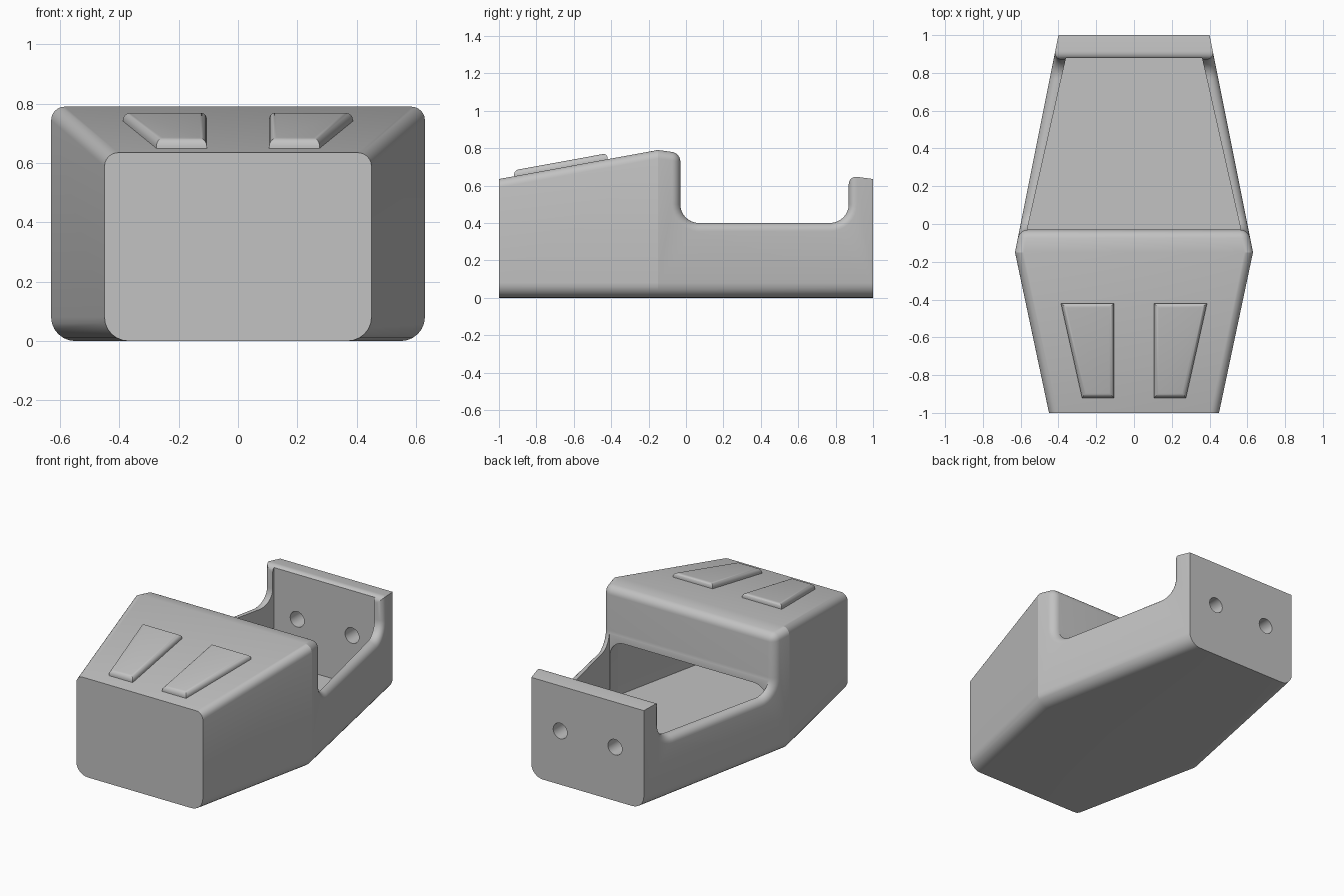
import bpy, bmesh, math
from mathutils import Vector

if "Cube" in bpy.data.objects:
    bpy.data.objects.remove(bpy.data.objects["Cube"])

grey = bpy.data.materials.new("light_grey")
grey.use_nodes = True
grey.diffuse_color = (0.54, 0.54, 0.54, 1)
grey.node_tree.nodes["Principled BSDF"].inputs["Base Color"].default_value = grey.diffuse_color

WAIST, CUT_FRONT, CUT_BACK, RIM = -0.15, -0.03, 0.87, 0.4


def half_width(y):
    if y < WAIST:
        return 0.45 + 0.18 * (y + 1) / 0.85
    return 0.63 - 0.23 * (y - WAIST) / 1.15


def top_z(y):
    if y < WAIST:
        return 0.635 + 0.155 * (y + 1) / 0.85
    return 0.79 - 0.155 * (y - WAIST) / 1.15


def arc(cy, cz, r, start, end, n=8):
    angles = [math.radians(start + (end - start) * i / n) for i in range(n + 1)]
    return [(cy + r * math.cos(a), cz + r * math.sin(a)) for a in angles]


def make_object(name, bm):
    bmesh.ops.recalc_face_normals(bm, faces=bm.faces)
    mesh = bpy.data.meshes.new(name)
    bm.to_mesh(mesh)
    bm.free()
    obj = bpy.data.objects.new(name, mesh)
    bpy.context.collection.objects.link(obj)
    mesh.materials.append(grey)
    return obj


def loft(name, sections):
    """Skin a list of closed sections with equal point counts."""
    bm = bmesh.new()
    rings = [[bm.verts.new(p) for p in s] for s in sections]
    for a, b in zip(rings, rings[1:]):
        for i in range(len(a)):
            j = (i + 1) % len(a)
            bm.faces.new((a[i], a[j], b[j], b[i]))
    bm.faces.new(rings[0])
    bm.faces.new(rings[-1])
    return make_object(name, bm)


def activate(obj):
    bpy.ops.object.select_all(action='DESELECT')
    obj.select_set(True)
    bpy.context.view_layer.objects.active = obj


def cut(target, cutter):
    mod = target.modifiers.new("cut", 'BOOLEAN')
    mod.operation = 'DIFFERENCE'
    mod.solver = 'EXACT'
    mod.object = cutter
    activate(target)
    bpy.ops.object.modifier_apply(modifier=mod.name)
    bpy.data.objects.remove(cutter)


# Body: side profile spread to a tapering width
profile = [(-1, 0), (-1, top_z(-1)), (WAIST, top_z(WAIST)), (CUT_FRONT, top_z(CUT_FRONT))]
profile += arc(CUT_FRONT + 0.1, RIM + 0.1, 0.1, 180, 270)
profile += arc(CUT_BACK - 0.1, RIM + 0.1, 0.1, 270, 360)
profile += [(CUT_BACK, top_z(CUT_BACK)), (1, top_z(1)), (1, 0), (WAIST, 0)]
bm = bmesh.new()
left, right = [[bm.verts.new((s * half_width(y), y, z)) for y, z in profile] for s in (1, -1)]
for side in (left, right):
    bm.faces.new(side[:3] + side[-1:])
    bm.faces.new(side[2:])
for i in range(len(profile)):
    j = (i + 1) % len(profile)
    bm.faces.new((left[i], left[j], right[j], right[i]))
bmesh.ops.recalc_face_normals(bm, faces=bm.faces)


def is_side_edge(e):
    flat = [abs(f.normal.x) < 0.5 for f in e.link_faces]
    at_end = all(abs(v.co.y) > 0.99 for v in e.verts)
    return sum(flat) == 1 and not at_end


def is_soft_top(e):
    a, b = (v.co for v in e.verts)
    if min(a.z, b.z) < 0.3:
        return False
    if is_side_edge(e):
        return min(a.y, b.y) < CUT_BACK - 0.01 or abs(a.y - b.y) < 0.01
    across = abs(a.y - b.y) < 1e-4 and abs(a.x - b.x) > 0.5
    return across and a.z > 0.62 and (abs(a.y - CUT_FRONT) < 0.01 or abs(a.y - CUT_BACK) < 0.01)


def round_edges(edges, radius):
    bmesh.ops.bevel(bm, geom=edges, offset=radius, offset_type='OFFSET',
                    segments=6, profile=0.5, affect='EDGES', clamp_overlap=False)


soft_bottom = [e for e in bm.edges if is_side_edge(e) and max(v.co.z for v in e.verts) < 0.01]
round_edges(soft_bottom, 0.08)
round_edges([e for e in bm.edges if e.is_valid and is_soft_top(e)], 0.045)
body = make_object("body", bm)


# Hollow under the hood, with rounded upper corners
def hollow_section(y, w, floor=0.03, top=0.44, r=0.1):
    pts = [(-w, floor), (w, floor)]
    pts += arc(w - r, top - r, r, 0, 90) + arc(r - w, top - r, r, 90, 180)
    return [(x, y, z) for x, z in pts]


cut(body, loft("hood_hollow", [hollow_section(-0.95, 0.415), hollow_section(WAIST, 0.588),
                               hollow_section(0.04, 0.546)]))


# Open tray between the hood and the back plate
def tray_section(y, w):
    return [(-w, y, 0.031), (w, y, 0.031), (w, y, 0.9), (-w, y, 0.9)]


cut(body, loft("tray_hollow", [tray_section(-0.028, 0.565), tray_section(0.88, 0.36)]))

# Screw holes through the back plate
for s in (1, -1):
    rings = [[(s * 0.195 + x, y, z) for x, z in arc(0, 0.345, 0.05, 0, 345, 23)] for y in (0.8, 1.1)]
    cut(body, loft("screw_hole", rings))


# Raised pads on the sloping hood
def pad(name, s):
    outline = [(0.105, -0.92), (0.275, -0.92), (0.387, -0.42), (0.105, -0.42)]
    rings = [[(s * x, y, top_z(y) + h) for x, y in outline] for h in (-0.02, 0.032)]
    obj = loft(name, rings)
    pm = bmesh.new()
    pm.from_mesh(obj.data)
    rim = [e for e in pm.edges if all(v.co.z > top_z(v.co.y) for v in e.verts)]
    bmesh.ops.bevel(pm, geom=rim, offset=0.025, segments=5, profile=0.5, affect='EDGES')
    pm.to_mesh(obj.data)
    pm.free()
    return obj


for obj in (body, pad("left_pad", 1), pad("right_pad", -1)):
    activate(obj)
    bpy.ops.object.shade_smooth_by_angle(angle=math.radians(20))
